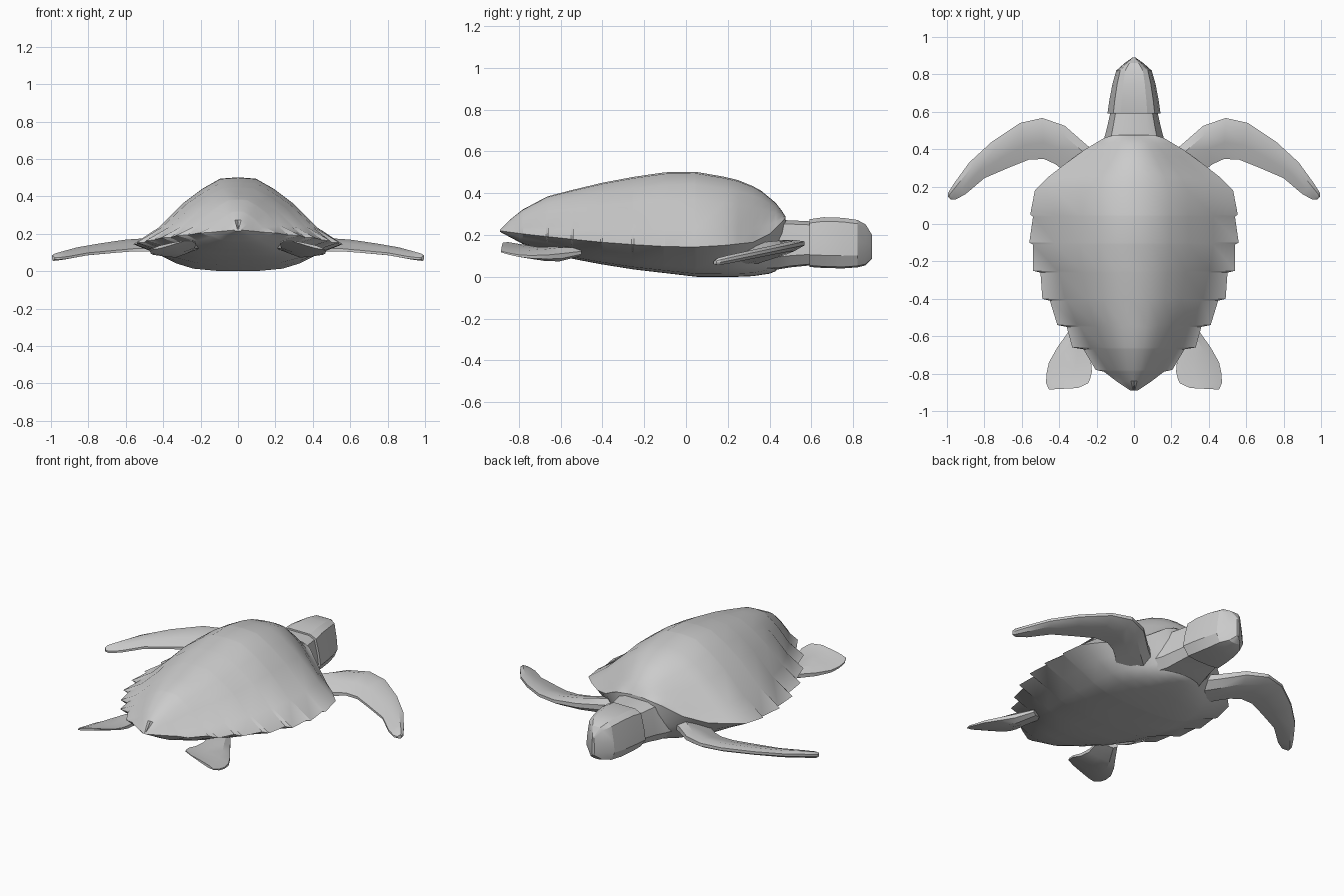
import bpy, bmesh, math

if "Cube" in bpy.data.objects:
    bpy.data.objects.remove(bpy.data.objects["Cube"])


def interp(table, y):
    # piecewise linear lookup, table sorted by descending y
    if y >= table[0][0]:
        return table[0][1]
    for (a, va), (b, vb) in zip(table, table[1:]):
        if y >= b:
            return vb + (va - vb) * (y - b) / (a - b)
    return table[-1][1]


def loft(name, rings, mirror=False, angle=30):
    bm = bmesh.new()
    loops = [[bm.verts.new(p) for p in r] for r in rings]
    n = len(rings[0])
    for a, b in zip(loops, loops[1:]):
        for i in range(n):
            j = (i + 1) % n
            bm.faces.new((a[i], a[j], b[j], b[i]))
    bm.faces.new(loops[0])
    bm.faces.new(loops[-1])
    bmesh.ops.recalc_face_normals(bm, faces=bm.faces)
    me = bpy.data.meshes.new(name)
    bm.to_mesh(me)
    bm.free()
    ob = bpy.data.objects.new(name, me)
    bpy.context.collection.objects.link(ob)
    if mirror:
        m = ob.modifiers.new("mirror", 'MIRROR')
        m.use_mirror_merge = False
    bpy.ops.object.select_all(action='DESELECT')
    ob.select_set(True)
    bpy.context.view_layer.objects.active = ob
    bpy.ops.object.shade_smooth_by_angle(angle=math.radians(angle))
    return ob


def both_sides(half):
    # half ring starts and ends on x = 0
    return half + [(-x, y, z) for x, y, z in reversed(half[1:-1])]


# shell: profile tables along y
RIDGE = [(.475, .29), (.44, .345), (.35, .42), (.26, .46), (.1, .498), (0, .505), (-.1, .50),
         (-.25, .478), (-.4, .45), (-.65, .39), (-.75, .345), (-.83, .285), (-.89, .225)]
RIM = [(.475, .28), (.4, .205), (.32, .165), (.18, .15), (0, .14), (-.2, .15), (-.4, .165),
       (-.6, .185), (-.78, .205), (-.89, .22)]
BELLY = [(.475, .10), (.45, .035), (.4, .015), (.3, .0), (.05, .0), (-.25, .035), (-.5, .075),
         (-.75, .14), (-.89, .215)]
WIDTH = [(.475, .11), (.46, .16), (.40, .26), (.32, .37), (.25, .46), (.18, .52), (.05, .53),
         (-.1, .53), (-.25, .51), (-.4, .46), (-.54, .38), (-.66, .29), (-.78, .18), (-.89, .02)]
TEETH = [(.05, .555, .54), (-.1, .56, .54), (-.25, .54, .50), (-.4, .49, .45),
         (-.54, .41, .36), (-.66, .33, .27), (-.78, .205, .16)]
UPPER = [(0, 1), (.18, .98), (.36, .83), (.55, .62), (.8, .25)]
LOWER = [(.8, .65), (.62, .3), (.45, .1), (.2, .01), (0, 0)]

stations = [(y, interp(WIDTH, y)) for y in (.475, .46, .43, .40, .36, .32, .25)] + [(.18, .53)]
for y, before, after in TEETH:
    stations += [(y, before), (y - .01, after)]
stations += [(-.84, .095), (-.89, .02)]

rings = []
for y, w in stations:
    top, rim, bot, wb = (interp(t, y) for t in (RIDGE, RIM, BELLY, WIDTH))
    wb = min(wb, w)
    half = [(f * wb, y, rim + h * (top - rim)) for f, h in UPPER]
    half.append((w, y, rim))
    half += [(f * wb, y, bot + h * (rim - .005 - bot)) for f, h in LOWER]
    rings.append(both_sides(half))
# small notch at the tail tip
rings[-1][0] = (0, -.85, .235)
loft("shell", rings, angle=32)

# neck and head: y, half width, bottom, top
SKULL = [(0, 1), (.5, 1), (.78, .92), (.93, .55), (1, .25), (.75, .03), (.3, 0), (0, 0)]


def skull_rings(rows):
    return [both_sides([(f * w, y, lo + h * (hi - lo)) for f, h in SKULL]) for y, w, lo, hi in rows]


loft("neck", skull_rings([(.25, .24, .03, .27), (.44, .165, .035, .272), (.5, .148, .045, .27),
                          (.6, .125, .055, .265)]))
loft("head", skull_rings([(.59, .142, .047, .275), (.66, .132, .042, .285), (.75, .115, .04, .282),
                          (.82, .095, .045, .272), (.86, .05, .055, .25), (.89, .008, .085, .2)]), angle=25)


# flippers: leading point, trailing point, half thickness
def flipper(name, rows):
    sec = [(0, .35), (.22, 1), (.6, .8), (1, .3), (1, -.3), (.6, -.8), (.22, -1), (0, -.35)]
    rings = []
    for a, b, h in rows:
        rings.append([tuple(a[i] + (b[i] - a[i]) * t + (k * h if i == 2 else 0) for i in range(3))
                      for t, k in sec])
    loft(name, rings, mirror=True)


def slope(x, y):
    return (x, y, .068 + .21 * (y - .13))


front = [((.13, .33), (.25, .16), .055), ((.25, .42), (.37, .28), .045), ((.37, .525), (.42, .32), .035),
         ((.49, .567), (.48, .347), .027), ((.61, .54), (.56, .345), .024), ((.76, .44), (.66, .305), .022),
         ((.88, .33), (.80, .245), .021), ((.96, .22), (.90, .16), .02), ((.995, .165), (.955, .13), .018),
         ((.995, .145), (.98, .132), .012)]
flipper("front_flipper", [(slope(*a), slope(*b), h) for a, b, h in front])

flipper("rear_flipper", [
    ((.30, -.50, .115), (.20, -.54, .13), .02), ((.36, -.59, .10), (.23, -.66, .13), .033),
    ((.41, -.66, .095), (.23, -.73, .135), .028), ((.455, -.74, .095), (.225, -.79, .15), .02),
    ((.468, -.80, .10), (.235, -.83, .158), .014), ((.47, -.85, .11), (.245, -.852, .163), .011),
    ((.455, -.885, .12), (.30, -.877, .16), .008)])
